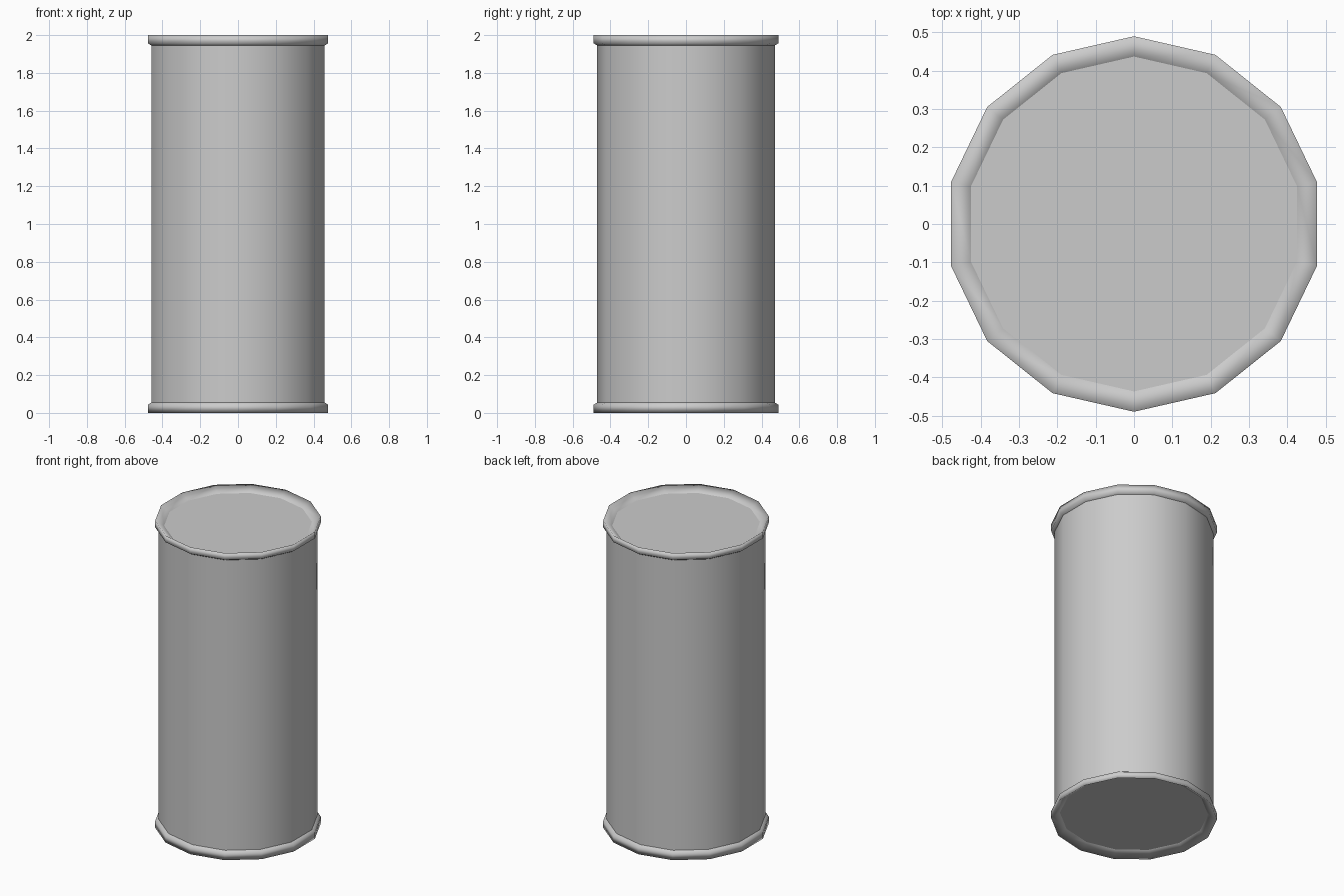
import bpy, math

if "Cube" in bpy.data.objects:
    bpy.data.objects.remove(bpy.data.objects["Cube"])

SIDES = 14

def ring_part(name, profile, cap=None, flip=False):
    """Revolve a (radius, z) profile into a 14-sided smooth part; cap is the profile index to fill flat."""
    verts, faces = [], []
    for r, z in profile:
        for i in range(SIDES):
            a = math.pi / 2 + 2 * math.pi * i / SIDES
            verts.append((r * math.cos(a), r * math.sin(a), z))
    for k in range(len(profile) - 1):
        for i in range(SIDES):
            j = (i + 1) % SIDES
            f = [k * SIDES + i, k * SIDES + j, (k + 1) * SIDES + j, (k + 1) * SIDES + i]
            faces.append(f[::-1] if flip else f)
    if cap is not None:
        f = [cap * SIDES + i for i in range(SIDES)]
        faces.append(f[::-1] if flip else f)
    mesh = bpy.data.meshes.new(name)
    mesh.from_pydata(verts, [], faces)
    for p in mesh.polygons:
        p.use_smooth = len(p.vertices) == 4
    obj = bpy.data.objects.new(name, mesh)
    bpy.context.collection.objects.link(obj)
    return obj

# Straight drum wall
ring_part("drum_wall", [(0.47, 0.055), (0.47, 1.945)])

# Flared rims: under-bevel, outer band, slope in to the recessed lid
rim = [(0.47, 0.055), (0.49, 0.043), (0.49, 0.0), (0.437, 0.035)]
ring_part("bottom_rim", rim, flip=True)
ring_part("top_rim", [(r, 2 - z) for r, z in rim])

# Recessed flat lids
ring_part("bottom_lid", [(0.437, 0.035)], cap=0, flip=True)
ring_part("top_lid", [(0.437, 1.965)], cap=0)
